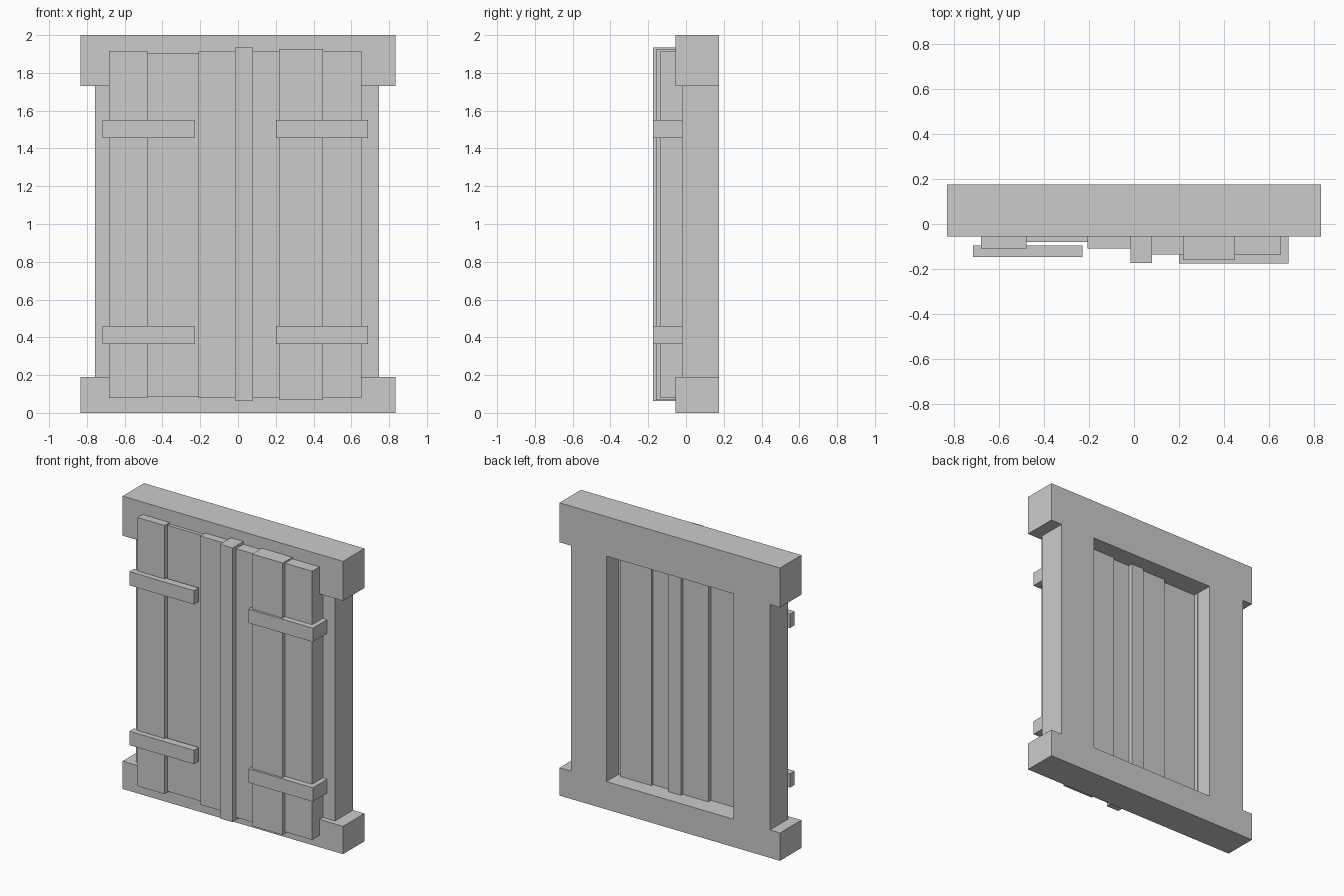
import bpy


def box(name, x, y, z):
    """Axis-aligned box from (min, max) ranges."""
    mid = [(a + b) / 2 for a, b in (x, y, z)]
    bpy.ops.mesh.primitive_cube_add(size=1, location=mid)
    ob = bpy.context.object
    ob.name = name
    ob.scale = [b - a for a, b in (x, y, z)]
    bpy.ops.object.transform_apply(location=False, rotation=False, scale=True)
    return ob


# Frame: lintel, sill and two recessed posts
BACK = 0.175
box("lintel", (-0.833, 0.833), (-0.056, BACK), (1.73, 2.0))
box("sill", (-0.833, 0.833), (-0.056, BACK), (0.0, 0.19))
box("left_post", (-0.757, -0.48), (-0.02, BACK), (0.19, 1.73))
box("right_post", (0.48, 0.747), (-0.02, BACK), (0.19, 1.73))

# Shutter planks of uneven width and thickness: x0, x1, front, back, bottom, top
planks = [
    (-0.682, -0.478, -0.11, 0.06, 0.08, 1.915),
    (-0.478, -0.208, -0.08, 0.028, 0.088, 1.905),
    (-0.208, -0.015, -0.11, 0.056, 0.08, 1.915),
    (-0.015, 0.08, -0.174, 0.075, 0.062, 1.935),
    (0.08, 0.218, -0.135, 0.045, 0.08, 1.915),
    (0.218, 0.45, -0.16, 0.063, 0.068, 1.926),
    (0.45, 0.655, -0.135, 0.045, 0.08, 1.915),
]
for i, (x0, x1, front, back, z0, z1) in enumerate(planks, 1):
    box(f"plank_{i}", (x0, x1), (front, back), (z0, z1))

# Hinge straps, upper and lower on each shutter
for level, z in (("lower", (0.365, 0.46)), ("upper", (1.456, 1.55))):
    box(f"{level}_left_strap", (-0.718, -0.23), (-0.147, -0.096), z)
    box(f"{level}_right_strap", (0.2, 0.688), (-0.175, -0.015), z)
